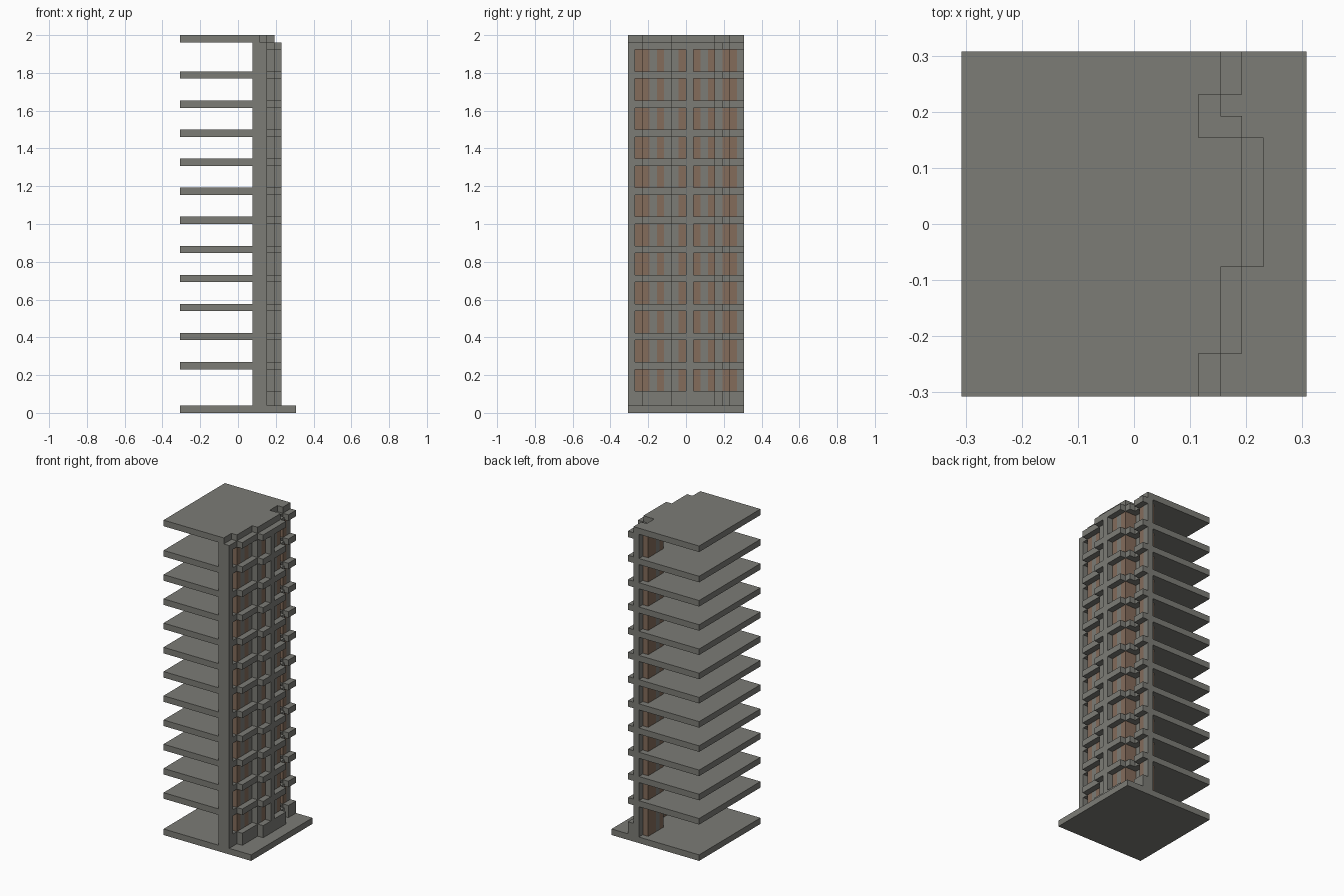
import bpy, bmesh

cube = bpy.data.objects.get("Cube")
if cube:
    bpy.data.objects.remove(cube, do_unlink=True)

U = 2 / 52          # building module
HALF = 8            # half width of the plan
TOP = 51            # underside of the roof
FLOORS = range(6, 47, 4)

# Stepped facade runs: y start, y end, glazing line x, balcony line x
RUNS = [(-8, -6, 3, 4), (-6, -2, 4, 5), (-2, 4, 5, 6),
        (4, 5, 3, 5), (5, 6, 3, 4), (6, 8, 4, 5)]
BROWN_BAYS = {-7, -6, -4, -1, 1, 3, 5, 6}


def material(name, color):
    m = bpy.data.materials.new(name)
    m.use_nodes = True
    m.diffuse_color = color
    bsdf = m.node_tree.nodes["Principled BSDF"]
    bsdf.inputs["Base Color"].default_value = color
    bsdf.inputs["Roughness"].default_value = 0.8
    return m


concrete = material("concrete_grey", (0.20, 0.20, 0.18, 1))
timber = material("panel_brown", (0.23, 0.15, 0.105, 1))


def prism(bm, outline, z0, z1):
    """Extrude a plan outline between two heights."""
    face = bm.faces.new([bm.verts.new((x * U, y * U, z0 * U)) for x, y in outline])
    new = bmesh.ops.extrude_face_region(bm, geom=[face])["geom"]
    verts = [v for v in new if isinstance(v, bmesh.types.BMVert)]
    bmesh.ops.translate(bm, verts=verts, vec=(0, 0, (z1 - z0) * U))


def box(bm, x0, x1, y0, y1, z0, z1):
    prism(bm, [(x0, y0), (x1, y0), (x1, y1), (x0, y1)], z0, z1)


def finish(bm, name, mat):
    bmesh.ops.recalc_face_normals(bm, faces=bm.faces)
    mesh = bpy.data.meshes.new(name)
    bm.to_mesh(mesh)
    bm.free()
    mesh.materials.append(mat)
    bpy.context.collection.objects.link(bpy.data.objects.new(name, mesh))


def stepped_outline(column):
    """Floor plan whose +x edge follows one of the facade lines."""
    pts = [(-HALF, -HALF)]
    for run in RUNS:
        for y in run[:2]:
            p = (run[column], y)
            if p != pts[-1]:
                pts.append(p)
    return pts + [(-HALF, HALF)]


def glazing_line(y):
    y = max(-HALF, min(HALF - 1, y))
    return next(r[2] for r in RUNS if r[0] <= y < r[1])


# Ground plate
bm = bmesh.new()
box(bm, -HALF, HALF, -HALF, HALF, 0, 1)
finish(bm, "ground_plate", concrete)

# Floor slabs with balcony edges
bm = bmesh.new()
for z in FLOORS:
    prism(bm, stepped_outline(3), z, z + 1)
finish(bm, "floor_slabs", concrete)

# Roof
bm = bmesh.new()
prism(bm, stepped_outline(2), TOP, TOP + 1)
finish(bm, "roof_slab", concrete)

# Plinth and top bands in front of the glazing
for name, z0, z1 in (("plinth_band", 1, 3), ("top_band", TOP - 1, TOP)):
    bm = bmesh.new()
    for y0, y1, inner, outer in RUNS:
        box(bm, inner, outer, y0, y1, z0, z1)
    finish(bm, name, concrete)

# Facade bays and pillars, storey by storey
storeys = list(zip([1] + [z + 1 for z in FLOORS], list(FLOORS) + [TOP]))
panels, mullions, pillars = bmesh.new(), bmesh.new(), bmesh.new()
for z0, z1 in storeys:
    for y in range(-HALF, HALF):
        back = min(glazing_line(y + d) for d in (-1, 0, 1)) - 1
        target = panels if y in BROWN_BAYS else mullions
        box(target, back, glazing_line(y), y, y + 1, z0, z1)
    low = max(z0, 3)
    high = min(z1, TOP - 1)
    for y in (-HALF, 0):
        x = glazing_line(y)
        box(pillars, x, x + 1, y, y + 1, low, high)
finish(panels, "brown_panels", timber)
finish(mullions, "wall_mullions", concrete)
finish(pillars, "facade_pillars", concrete)
